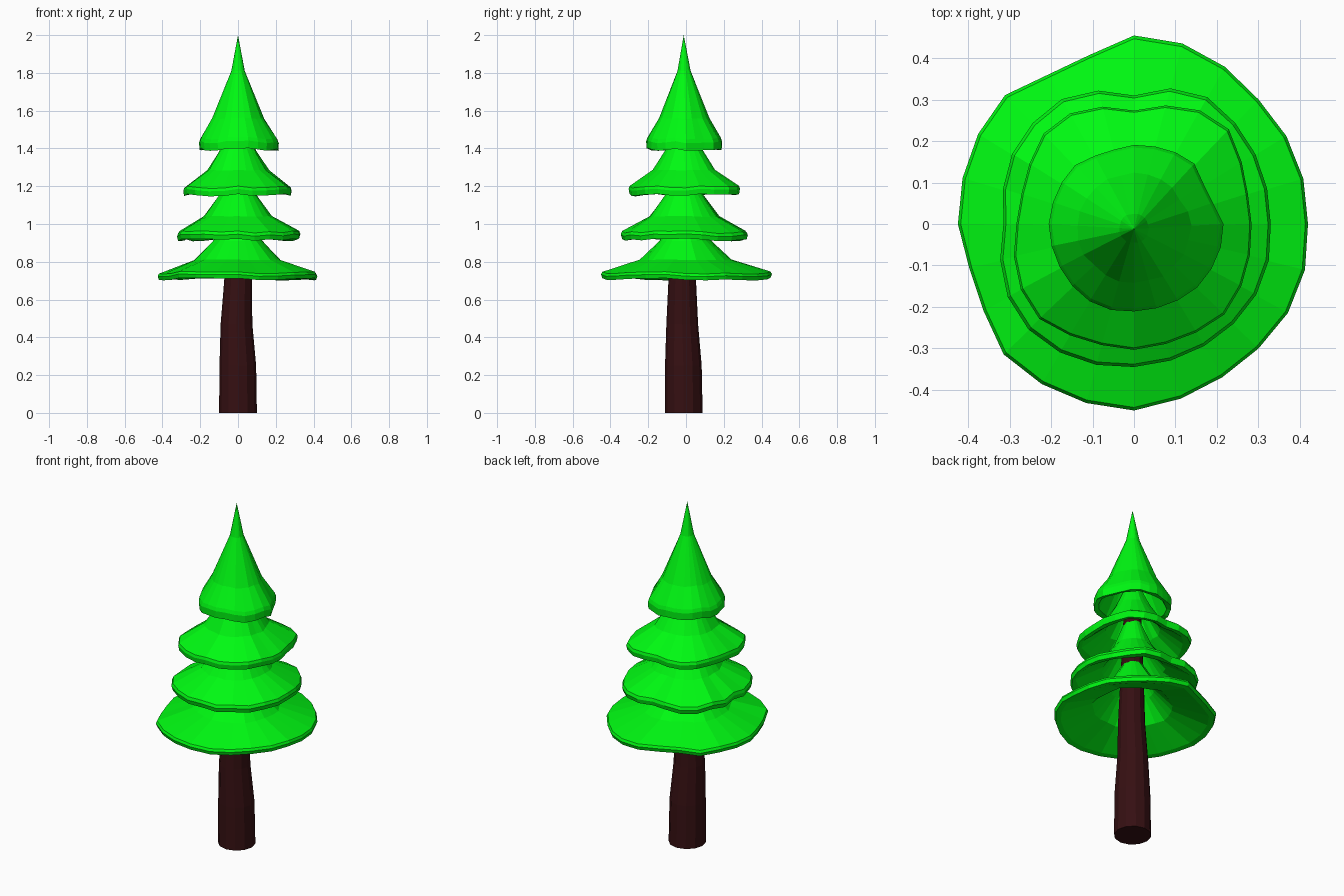
import bpy, bmesh, math, random

if "Cube" in bpy.data.objects:
    bpy.data.objects.remove(bpy.data.objects["Cube"])
random.seed(4)


def material(name, rgb):
    m = bpy.data.materials.new(name)
    m.diffuse_color = (*rgb, 1)
    m.use_nodes = True
    m.node_tree.nodes["Principled BSDF"].inputs["Base Color"].default_value = m.diffuse_color
    return m


GREEN = material("needles", (0.0, 0.95, 0.006))
BROWN = material("bark", (0.036, 0.005, 0.006))
SIDES = 24


def loft(name, rings, mat, loop=False):
    """Skin a stack of equal-length rings; cap the ends unless the stack loops."""
    bm = bmesh.new()
    rows = [[bm.verts.new(p) for p in ring] for ring in rings]
    n = len(rows[0])
    pairs = list(zip(rows, rows[1:])) + ([(rows[-1], rows[0])] if loop else [])
    for a, b in pairs:
        for i in range(n):
            j = (i + 1) % n
            bm.faces.new((a[i], a[j], b[j], b[i]))
    if not loop:
        bm.faces.new(rows[0][::-1])
        bm.faces.new(rows[-1])
    bmesh.ops.remove_doubles(bm, verts=bm.verts, dist=0.0005)
    bmesh.ops.recalc_face_normals(bm, faces=bm.faces)
    me = bpy.data.meshes.new(name)
    bm.to_mesh(me)
    bm.free()
    me.materials.append(mat)
    ob = bpy.data.objects.new(name, me)
    bpy.context.collection.objects.link(ob)
    return ob


def sample(rim, u):
    """Smooth periodic interpolation of the rim radii, u in 0..1."""
    n = len(rim)
    k = int(u * n)
    t = u * n - k
    a, b, c, d = (rim[(k + o) % n] for o in (-1, 0, 1, 2))
    return b + .5 * t * (c - a + t * (2*a - 5*b + 4*c - d + t * (3*(b - c) + d - a)))


def tier(name, rim, profile):
    """Hollow skirt: rim radii every 22.5 degrees, profile of (radius, z)."""
    mean = sum(rim) / len(rim)
    wave = [random.uniform(-0.008, 0.008) for _ in range(SIDES)]
    rings = []
    for r, z in profile:
        t = min(r / mean, 1)
        ring = []
        for i in range(SIDES):
            a = 2 * math.pi * i / SIDES
            q = r * (1 + (sample(rim, i / SIDES) / mean - 1) * t)
            if 0.05 < t < 0.9:
                q *= random.uniform(0.96, 1.04)  # hand-cut facets on the slope
            ring.append((q * math.cos(a), q * math.sin(a) - 0.012 * (1 - t),
                         z + wave[i] * t * t))
        rings.append(ring)
    loft(name, rings, GREEN, loop=True)


# Trunk: slightly bent, tapering up inside the foliage
trunk = [(0, -.012, .1, 0), (-.001, -.014, .097, .25), (-.008, -.02, .084, .47),
         (0, -.02, .073, .7), (0, -.015, .062, 1.0), (0, -.012, .045, 1.42)]
loft("trunk", [[(x + r * math.cos(k * math.pi / 6), y + r * math.sin(k * math.pi / 6), z)
                for k in range(12)] for x, y, r, z in trunk], BROWN)

# Foliage tiers, each an outer slope, a thick rim and an inner slope
tier("foliage_bottom",
     [.42, .425, .425, .445, .455, .41, .44, .43, .425, .41, .445, .445, .45, .43, .425, .43],
     [(.05, 1.05), (.135, .91), (.235, .81), (.425, .742), (.432, .728), (.425, .708),
      (.395, .712), (.215, .785), (.115, .89), (.04, 1.02)])
tier("foliage_lower",
     [.33, .335, .345, .352, .31, .345, .345, .335, .315, .345, .36, .355, .345, .34, .34, .34],
     [(.045, 1.30), (.10, 1.155), (.185, 1.04), (.333, .957), (.34, .94), (.333, .916),
      (.305, .92), (.165, 1.015), (.082, 1.13), (.035, 1.26)])
tier("foliage_upper",
     [.285, .29, .325, .31, .275, .305, .31, .285, .285, .31, .325, .305, .305, .30, .31, .295],
     [(.03, 1.54), (.095, 1.395), (.165, 1.285), (.295, 1.195), (.30, 1.18), (.295, 1.153),
      (.265, 1.16), (.145, 1.26), (.076, 1.375), (.02, 1.50)])
tier("foliage_top",
     [.215, .19, .205, .195, .19, .185, .2, .2, .205, .205, .21, .215, .21, .21, .215, .215],
     [(0, 2.0), (.036, 1.81), (.135, 1.56), (.198, 1.455), (.205, 1.435), (.203, 1.395),
      (.175, 1.40), (.11, 1.54), (.02, 1.74), (0, 1.79)])
